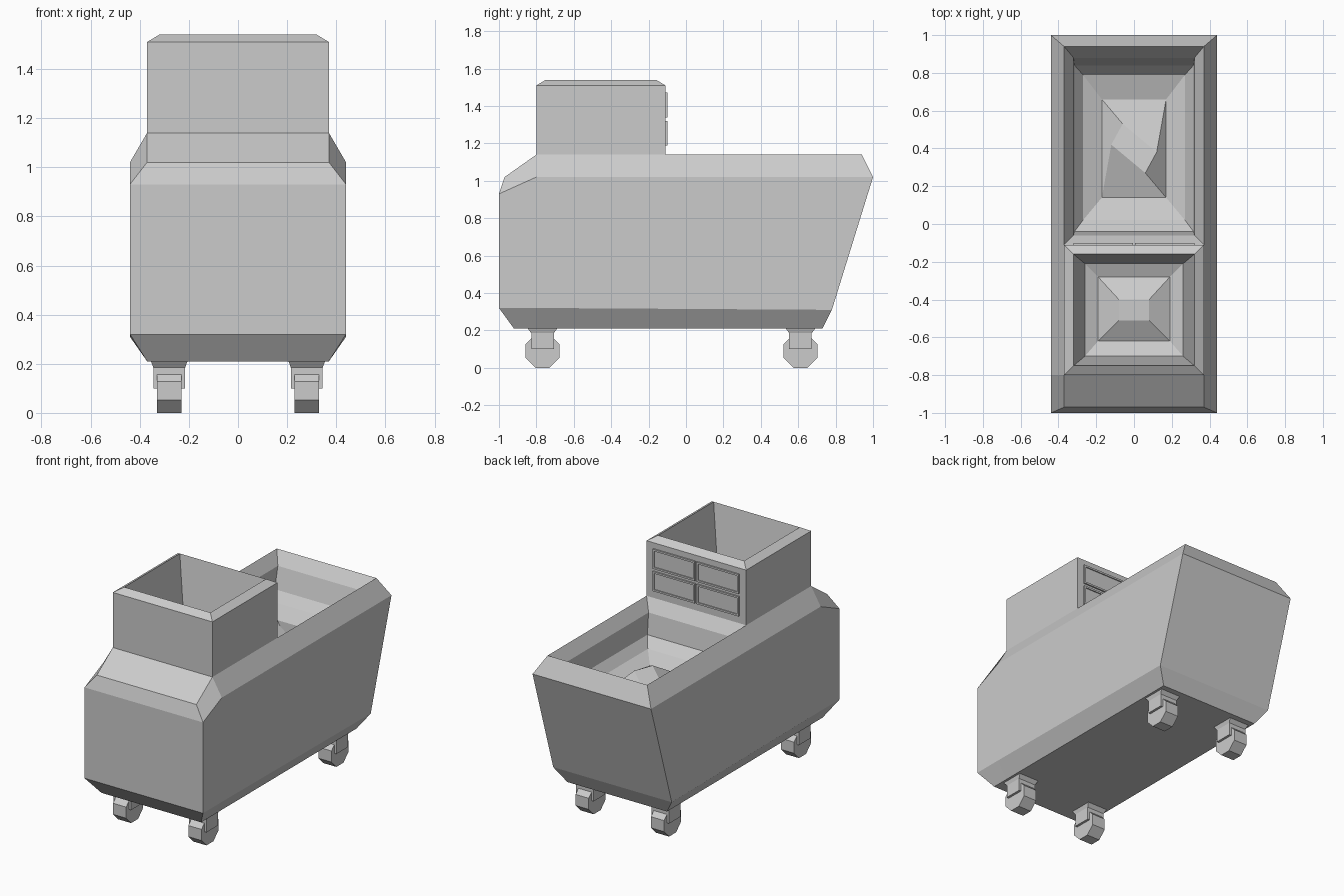
import bpy, bmesh, math
from mathutils import Matrix, Vector

cube = bpy.data.objects.get("Cube")
if cube:
    bpy.data.objects.remove(cube, do_unlink=True)

grey = bpy.data.materials.new("plain_grey")
grey.use_nodes = True
grey.diffuse_color = (0.6, 0.6, 0.6, 1)
bsdf = next(n for n in grey.node_tree.nodes if n.type == 'BSDF_PRINCIPLED')
bsdf.inputs["Base Color"].default_value = grey.diffuse_color


def finish(name, bm):
    mesh = bpy.data.meshes.new(name)
    bm.to_mesh(mesh)
    bm.free()
    mesh.materials.append(grey)
    obj = bpy.data.objects.new(name, mesh)
    bpy.context.collection.objects.link(obj)
    return obj


def loft(bm, rings, bottom=False, top=False):
    """Join rings of points, each counter-clockwise seen from above."""
    loops = [[bm.verts.new(p) for p in ring] for ring in rings]
    for a, b in zip(loops, loops[1:]):
        n = len(a)
        for i in range(n):
            j = (i + 1) % n
            bm.faces.new((a[i], a[j], b[j], b[i]))
    if bottom:
        bm.faces.new(loops[0][::-1])
    if top:
        bm.faces.new(loops[-1])
    return loops


def rect(hx, y0, y1, z, cx=0):
    return [(cx - hx, y0, z), (cx + hx, y0, z), (cx + hx, y1, z), (cx - hx, y1, z)]


def hull_ring(hx, front, mid, back):
    """Six-point ring with an extra pair of points along the sides."""
    return [(-hx, *front), (hx, *front), (hx, *mid), (hx, *back), (-hx, *back), (-hx, *mid)]


# Hull with chamfered bottom, raked back and stepped front shoulder
bm = bmesh.new()
loops = loft(bm, [
    hull_ring(0.37, (-0.92, 0.21), (-0.8, 0.21), (0.73, 0.21)),
    hull_ring(0.44, (-1, 0.32), (-0.8, 0.32), (0.78, 0.31)),
    hull_ring(0.44, (-1, 0.93), (-0.8, 1.02), (1, 1.02)),
    hull_ring(0.37, (-0.97, 1.02), (-0.8, 1.14), (0.94, 1.14))], bottom=True)
shoulder = loops[-1]
bm.faces.new((shoulder[0], shoulder[1], shoulder[2], shoulder[5]))
finish("hull", bm)

# Front hopper box, open at the top, with a heaped filling
bm = bmesh.new()
loft(bm, [
    rect(0.37, -0.8, -0.11, 1.14),
    rect(0.37, -0.8, -0.11, 1.51),
    rect(0.32, -0.75, -0.16, 1.54),
    rect(0.26, -0.70, -0.21, 1.2),
    rect(0.19, -0.62, -0.28, 1.17),
    rect(0.08, -0.51, -0.40, 1.23)], top=True)
finish("front_hopper", bm)

# Long rear bin with stepped inner walls and sloping base
bm = bmesh.new()
loft(bm, [
    rect(0.37, -0.11, 0.94, 1.14),
    rect(0.32, -0.06, 0.88, 1.06),
    rect(0.315, -0.04, 0.84, 0.92),
    rect(0.27, 0.02, 0.79, 0.86),
    rect(0.17, 0.14, 0.66, 0.82)], top=True)
finish("rear_bin", bm)

# Low faceted heap lying in the bin
bm = bmesh.new()
loft(bm, [
    rect(0.17, 0.14, 0.66, 0.82),
    [(-0.12, 0.42, 0.87), (0.06, 0.27, 0.9), (0.12, 0.38, 0.89), (-0.06, 0.53, 0.86)]], top=True)
finish("bin_heap", bm)

# Four framed panels on the back of the hopper
bm = bmesh.new()
for cx in (-0.163, 0.163):
    for cz in (1.255, 1.405):
        corners = [(-1, -1), (-1, 1), (1, 1), (1, -1)]
        ring = lambda inset, y: [(cx + sx * (0.157 - inset), y, cz + sz * (0.066 - inset))
                                 for sx, sz in corners]
        loft(bm, [ring(0, -0.11), ring(0, -0.1), ring(0.012, -0.1), ring(0.012, -0.107)], top=True)
bmesh.ops.recalc_face_normals(bm, faces=bm.faces)
finish("hopper_back_panels", bm)

# Casters: flared mount, two fork cheeks and an eight-sided wheel
for end, cy in (("front", -0.767), ("rear", 0.612)):
    for side, cx in (("right", -0.28), ("left", 0.28)):
        bm = bmesh.new()
        loft(bm, [rect(0.065, cy - 0.06, cy + 0.06, 0.155, cx),
                  rect(0.065, cy - 0.06, cy + 0.06, 0.185, cx),
                  rect(0.075, cy - 0.08, cy + 0.08, 0.212, cx)], bottom=True, top=True)
        for s in (-1, 1):
            px = cx + s * 0.057
            loft(bm, [rect(0.008, cy - 0.06, cy + 0.06, 0.1, px),
                      rect(0.008, cy - 0.06, cy + 0.06, 0.16, px)], bottom=True)
        finish(f"{end}_{side}_caster_fork", bm)

        bm = bmesh.new()
        spin = (Matrix.Translation(Vector((cx, cy, 0.09)))
                @ Matrix.Rotation(math.pi / 2, 4, 'Y') @ Matrix.Rotation(math.pi / 8, 4, 'Z'))
        radius = 0.09 / math.cos(math.pi / 8)
        bmesh.ops.create_cone(bm, cap_ends=True, segments=8, radius1=radius,
                              radius2=radius, depth=0.098, matrix=spin)
        finish(f"{end}_{side}_caster_wheel", bm)
